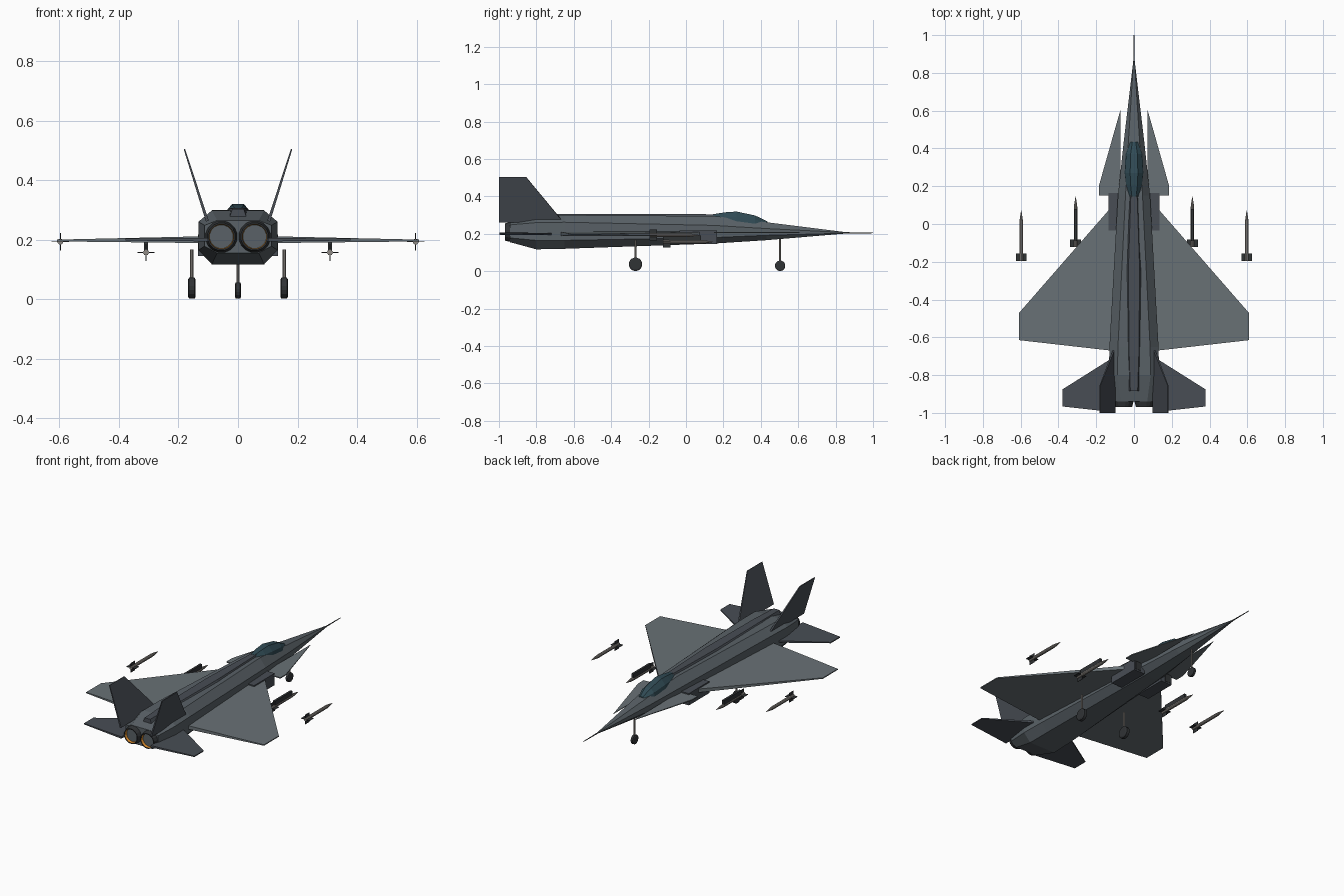
import bpy, bmesh, math
from mathutils import Vector

if "Cube" in bpy.data.objects:
    bpy.data.objects.remove(bpy.data.objects["Cube"])


def material(name, rgb):
    m = bpy.data.materials.new(name)
    m.diffuse_color = (*rgb, 1)
    m.use_nodes = True
    m.node_tree.nodes["Principled BSDF"].inputs["Base Color"].default_value = m.diffuse_color
    return m


BODY = material("slate", (0.10, 0.12, 0.135))
WING = material("wing_grey", (0.14, 0.165, 0.18))
TAIL = material("tail_grey", (0.065, 0.075, 0.09))
DARK = material("charcoal", (0.03, 0.033, 0.036))
GLASS = material("canopy_glass", (0.03, 0.07, 0.09))
METAL = material("light_metal", (0.28, 0.26, 0.24))
GLOW = material("exhaust_glow", (0.8, 0.3, 0.03))


def loft(name, rings, mat, close=True):
    """Skin a row of equal-length point rings."""
    bm = bmesh.new()
    vs = [[bm.verts.new(p) for p in r] for r in rings]
    n = len(vs[0])
    for a, b in zip(vs, vs[1:]):
        for i in range(n):
            j = (i + 1) % n
            bm.faces.new((a[i], a[j], b[j], b[i]))
    if close:
        bm.faces.new(vs[0][::-1])
        bm.faces.new(vs[-1])
    bmesh.ops.recalc_face_normals(bm, faces=bm.faces)
    me = bpy.data.meshes.new(name)
    bm.to_mesh(me)
    bm.free()
    me.materials.append(mat)
    ob = bpy.data.objects.new(name, me)
    bpy.context.collection.objects.link(ob)
    return ob


def plate(name, pts, thick, mat):
    """Thin tapered panel: outline points with a thickness at each."""
    p = [Vector(q) for q in pts]
    n = (p[1] - p[0]).cross(p[2] - p[0]).normalized()
    return loft(name, [[q - n * t / 2 for q, t in zip(p, thick)],
                       [q + n * t / 2 for q, t in zip(p, thick)]], mat)


def box(name, x, y, z, mat):
    return loft(name, [[(x[0], yy, z[0]), (x[1], yy, z[0]),
                        (x[1], yy, z[1]), (x[0], yy, z[1])] for yy in y], mat)


def turned(name, c, axis, prof, mat, n=12, close=True):
    """Round part: (position along axis, radius) profile about centre c."""
    rings = []
    for d, r in prof:
        ring = []
        for i in range(n):
            a = 2 * math.pi * (i + 0.5) / n
            u, v = r * math.cos(a), r * math.sin(a)
            off = {"x": (d, u, v), "y": (u, d, v), "z": (u, v, d)}[axis]
            ring.append([c[k] + off[k] for k in range(3)])
        rings.append(ring)
    return loft(name, rings, mat, close)


def hull(y, w, t, top, sh, lo, bot):
    return [(t, y, top), (w, y, sh), (w, y, lo), (t, y, bot),
            (-t, y, bot), (-w, y, lo), (-w, y, sh), (-t, y, top)]


# Faceted fuselage: y, half width, flat half width, top, shoulder, lower, bottom
loft("fuselage", [hull(*s) for s in (
    (0.87, .003, .002, .207, .206, .204, .203),
    (0.43, .055, .030, .262, .228, .192, .166),
    (0.15, .085, .045, .295, .245, .180, .148),
    (-0.65, .130, .085, .300, .262, .165, .120),
    (-0.80, .133, .088, .298, .260, .165, .117),
    (-0.94, .112, .070, .265, .248, .178, .155))], BODY)
turned("nose_probe", (0, 0, .205), "y", [(.85, .004), (1.0, .002)], DARK, 8)

# Spine ridge along the back
loft("spine", [[(w, y, zb), (w * .6, y, zt), (-w * .6, y, zt), (-w, y, zb)]
               for y, w, zb, zt in ((.20, .025, .27, .304), (-.25, .050, .28, .307),
                                    (-.70, .042, .28, .307), (-.885, .032, .265, .303))], TAIL)

# Faceted canopy
loft("canopy", [[(w, y, zb), (w * .9, y, zb + (zt - zb) * .5), (w * .4, y, zt),
                 (-w * .4, y, zt), (-w * .9, y, zb + (zt - zb) * .5), (-w, y, zb)]
                for y, w, zb, zt in ((.435, .022, .255, .266), (.37, .045, .255, .298),
                                     (.27, .051, .258, .319), (.21, .046, .265, .315),
                                     (.145, .028, .28, .305))], GLASS)


def missile(name, x, y, z):
    # y is the tail end
    turned(name + "_body", (x, y, z), "y",
           [(0, .010), (.205, .010), (.225, .008), (.267, .001)], METAL, 10)
    box(name + "_flat_fins", (x - .029, x + .029), (y, y + .04), (z - .0015, z + .0015), DARK)
    box(name + "_upright_fins", (x - .0015, x + .0015), (y, y + .04), (z - .029, z + .029), DARK)


for s, side in ((1, "right_"), (-1, "left_")):
    # Main wing, forward strake and tail surfaces
    plate(side + "wing", [(s * .08, .135, .2), (s * .608, -.47, .197),
                          (s * .608, -.615, .197), (s * .08, -.675, .2)],
          (.024, .006, .006, .024), WING)
    plate(side + "strake", [(s * .071, .607, .207), (s * .185, .205, .207),
                            (s * .185, .15, .207), (s * .071, .15, .207)],
          (.003, .006, .006, .008), WING)
    plate(side + "tailplane", [(s * .10, -.70, .2), (s * .378, -.875, .2),
                               (s * .378, -.966, .2), (s * .10, -.997, .2)],
          (.012, .006, .006, .012), TAIL)
    plate(side + "tail_fin", [(s * .103, -.655, .262), (s * .180, -.855, .504),
                              (s * .180, -1.0, .504), (s * .103, -1.0, .262)],
          (.010, .005, .005, .010), TAIL)
    # Air intake with a recessed dark mouth
    x = sorted((s * .06, s * .135))
    box(side + "intake", x, (-.035, .165), (.145, .218), TAIL)
    x = sorted((s * .09, s * .127))
    box(side + "intake_mouth", x, (.16, .167), (.153, .21), DARK)
    # Exhaust nozzle with glowing inner wall
    c = (s * .056, 0, .21)
    turned(side + "nozzle", c, "y", [(-.86, .054), (-.94, .054), (-.968, .047), (-.968, .042)],
           DARK, 16, False)
    turned(side + "nozzle_glow", c, "y", [(-.967, .042), (-.95, .040)], GLOW, 16, False)
    turned(side + "nozzle_core", c, "y", [(-.95, .042), (-.94, .042)], BODY, 16)
    # Main landing gear
    turned(side + "main_strut", (s * .155, -.27, 0), "z", [(.035, .006), (.167, .006)], METAL, 8)
    turned(side + "main_wheel", (s * .155, -.27, .037), "x",
           [(-.013, .029), (-.009, .036), (.009, .036), (.013, .029)], DARK, 16)
    # Missiles, with a pylon above the inner one
    missile(side + "inner_missile", s * .309, -.122, .157)
    box(side + "pylon", (s * .309 - .007, s * .309 + .007), (-.09, .08), (.163, .19), DARK)
    missile(side + "outer_missile", s * .597, -.196, .193)

# Nose landing gear
turned("nose_strut", (0, .503, 0), "z", [(.03, .005), (.18, .005)], METAL, 8)
turned("nose_wheel", (0, .503, .029), "x",
       [(-.010, .022), (-.007, .028), (.007, .028), (.010, .022)], DARK, 16)
